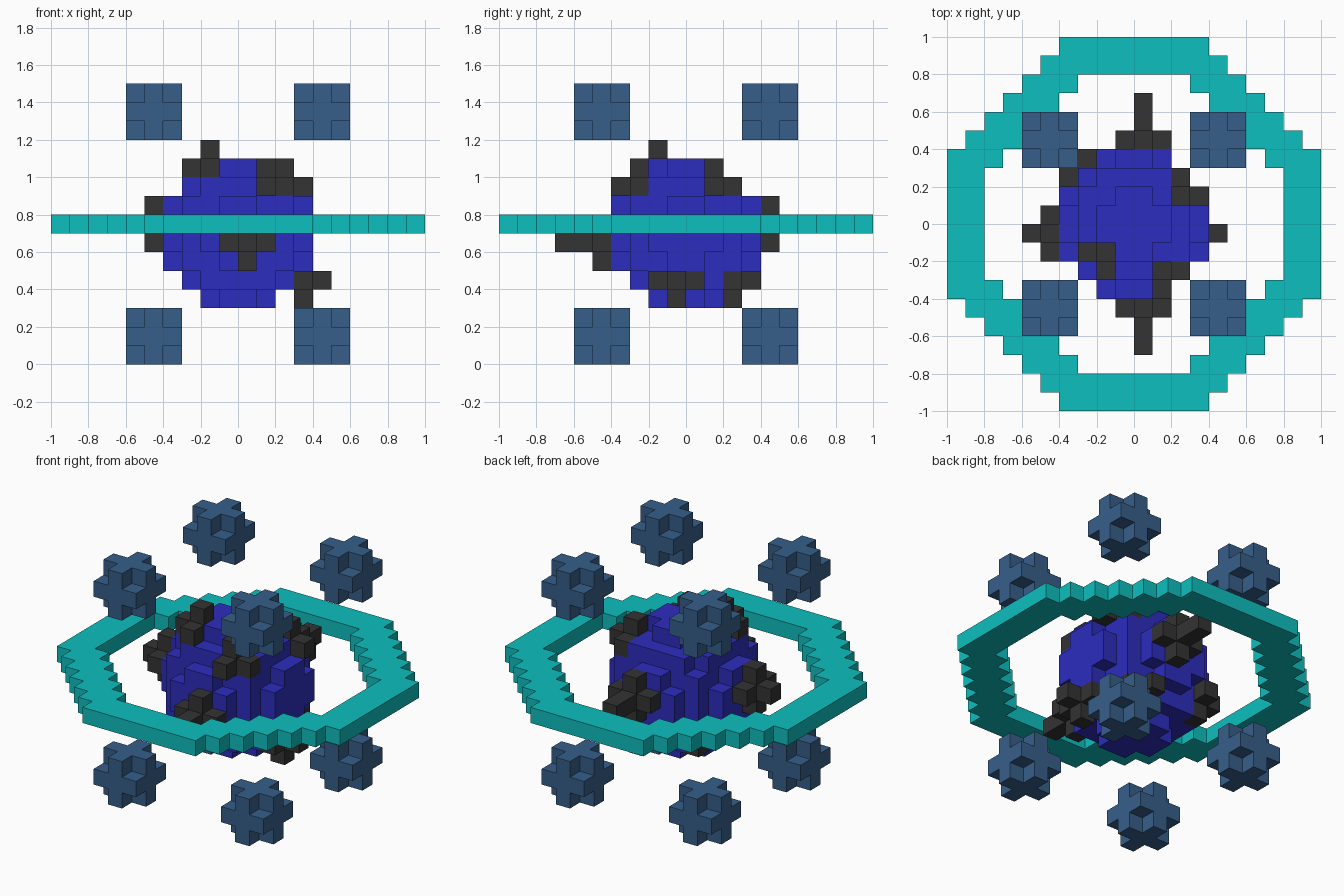
import bpy
import bmesh
from itertools import product
from mathutils import Vector

if "Cube" in bpy.data.objects:
    bpy.data.objects.remove(bpy.data.objects["Cube"], do_unlink=True)

CELL = 0.1
AXES = [Vector(a) for a in ((1, 0, 0), (0, 1, 0), (0, 0, 1))]


def material(name, srgb):
    color = [(c / 255 / 12.92) if c <= 10 else ((c / 255 + 0.055) / 1.055) ** 2.4 for c in srgb] + [1]
    mat = bpy.data.materials.new(name)
    mat.use_nodes = True
    mat.diffuse_color = color
    bsdf = mat.node_tree.nodes["Principled BSDF"]
    bsdf.inputs["Base Color"].default_value = color
    bsdf.inputs["Roughness"].default_value = 0.8
    return mat


def block_object(name, cells, mat):
    """Outer skin of a set of unit cells, each given by its lower corner."""
    cells = set(cells)
    bm = bmesh.new()
    for cell in cells:
        center = Vector(cell) + Vector((0.5, 0.5, 0.5))
        for i, sign in product(range(3), (1, -1)):
            step = AXES[i] * sign
            if tuple(int(c + s) for c, s in zip(cell, step)) in cells:
                continue
            u = AXES[(i + 1) % 3] * 0.5
            v = AXES[(i + 2) % 3] * 0.5 * sign
            mid = center + step * 0.5
            bm.faces.new([bm.verts.new((mid + p) * CELL) for p in (-u - v, u - v, u + v, v - u)])
    bmesh.ops.remove_doubles(bm, verts=bm.verts, dist=0.001)
    mesh = bpy.data.meshes.new(name)
    bm.to_mesh(mesh)
    bm.free()
    mesh.materials.append(mat)
    obj = bpy.data.objects.new(name, mesh)
    bpy.context.collection.objects.link(obj)
    return obj


def plus(c):
    """A cell and its six neighbours."""
    x, y, z = c
    return {c, (x + 1, y, z), (x - 1, y, z), (x, y + 1, z), (x, y - 1, z), (x, y, z + 1), (x, y, z - 1)}


turquoise = material("Turquoise", (14, 191, 191))
blue = material("Royal blue", (45, 45, 191))
steel = material("Steel blue", (54, 95, 138))
charcoal = material("Charcoal", (51, 51, 51))

# Flat octagonal ring, one cell thick
ring = []
for x, y in product(range(-10, 10), repeat=2):
    i, j = int(abs(x + 0.5)), int(abs(y + 0.5))
    in_hole = i <= 7 and j <= 7 and i + j <= 9
    if i + j <= 12 and not in_hole:
        ring.append((x, y, 7))
block_object("ring", ring, turquoise)

# Stepped ball in the middle
ball = {(x, y, z + 7) for x, y, z in product(range(-4, 4), repeat=3)
        if (x + 0.5) ** 2 + (y + 0.5) ** 2 + (z + 0.5) ** 2 <= 16}
block_object("core_ball", ball, blue)

# Dark bumps growing out of the ball
bumps = {
    "upper_front_bump": (1, -3, 9),
    "upper_back_bump": (2, 1, 9),
    "crown_bump": (-2, -2, 10),
    "front_spike": (0, -5, 6),
    "back_spike": (0, 4, 7),
    "right_bump": (-5, -1, 7),
    "lower_left_bump": (3, -1, 4),
    "lower_back_bump": (1, 2, 4),
    "lower_right_bump": (-3, 2, 5),
}
tips = {"front_spike": (0, -7, 6), "back_spike": (0, 6, 7)}
for name, center in bumps.items():
    cells = plus(center) - ball
    if name in tips:
        cells.add(tips[name])
    block_object(name, cells, charcoal)

# Eight floating satellites: 3x3x3 blocks without their corners
for x, y, z in product((-6, 3), (-6, 3), (0, 12)):
    cells = [(x + 1 + a, y + 1 + b, z + 1 + c) for a, b, c in product((-1, 0, 1), repeat=3)
             if abs(a) + abs(b) + abs(c) < 3]
    name = "satellite_%s_%s_%s" % ("upper" if z else "lower", "front" if y < 0 else "back",
                                   "left" if x > 0 else "right")
    block_object(name, cells, steel)
